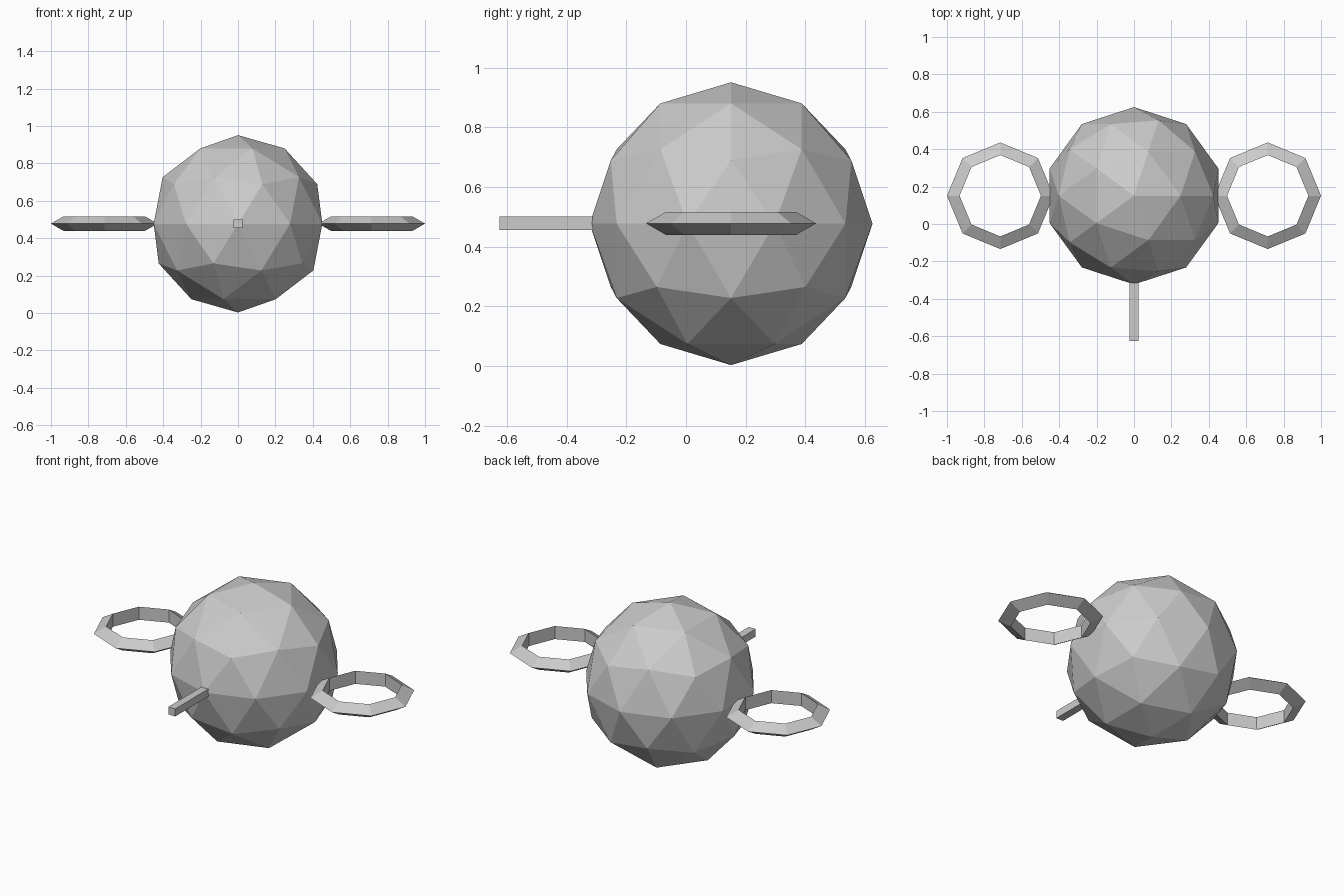
import bpy

if "Cube" in bpy.data.objects:
    bpy.data.objects.remove(bpy.data.objects["Cube"])

CY, CZ = 0.151, 0.477

# Faceted body
bpy.ops.mesh.primitive_ico_sphere_add(subdivisions=2, radius=0.474, location=(0, CY, CZ))
bpy.context.object.name = "body"

# Flat eight-sided side rings with a triangular section
for side, name in ((-1, "left_ring"), (1, "right_ring")):
    bpy.ops.mesh.primitive_torus_add(major_segments=8, minor_segments=3,
                                     major_radius=0.24, minor_radius=0.045,
                                     location=(side * 0.715, CY, CZ + 0.001))
    bpy.context.object.name = name

# Square rod sticking out of the front
front, back = -0.625, -0.25
bpy.ops.mesh.primitive_cube_add(size=1, location=(0, (front + back) / 2, CZ + 0.001))
rod = bpy.context.object
rod.name = "front_rod"
rod.scale = (0.046, back - front, 0.045)
